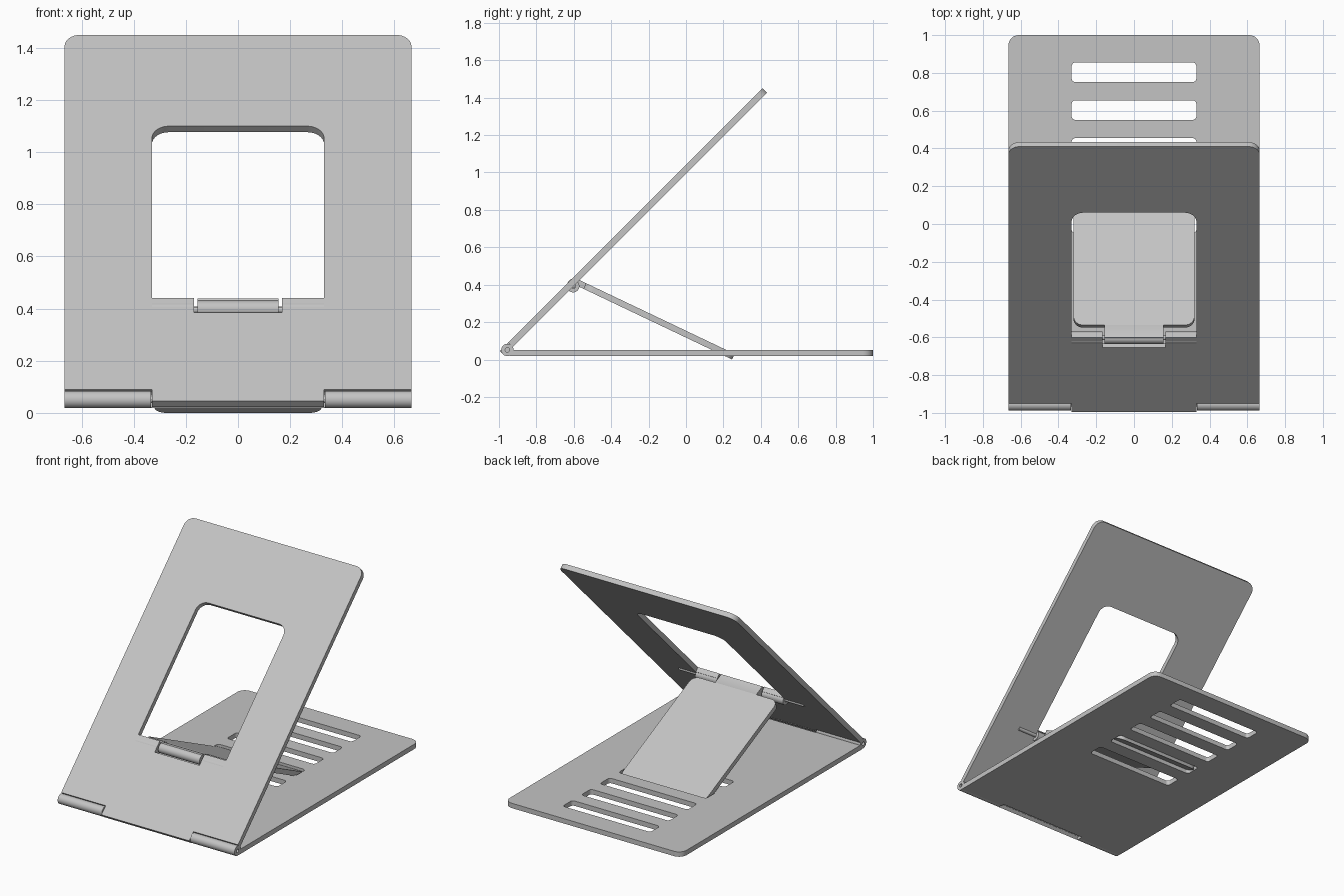
import bpy
import bmesh
import math
from mathutils import Matrix, Vector

old = bpy.data.objects.get("Cube")
if old:
    bpy.data.objects.remove(old, do_unlink=True)

THICK = 0.033
HALF = 0.665      # half width of the big plates
INNER = 0.33      # half width of window, slots and hinge break
KNUCKLE = 0.033
PIN = 0.012

grey = bpy.data.materials.new("light_grey")
grey.use_nodes = True
grey.diffuse_color = (0.55, 0.55, 0.55, 1)
grey.node_tree.nodes["Principled BSDF"].inputs["Base Color"].default_value = grey.diffuse_color


def finish(name, mesh):
    obj = bpy.data.objects.new(name, mesh)
    bpy.context.collection.objects.link(obj)
    mesh.materials.clear()
    mesh.materials.append(grey)
    bpy.ops.object.select_all(action='DESELECT')
    obj.select_set(True)
    bpy.context.view_layer.objects.active = obj
    bpy.ops.object.shade_smooth_by_angle(angle=math.radians(30))
    return obj


def rounded(corners, steps=8):
    """Outline from (x, y, radius) corners, each right angle turned into an arc."""
    out = []
    for i, (x, y, r) in enumerate(corners):
        p = Vector((x, y))
        if r == 0:
            out.append(p)
            continue
        a = (Vector(corners[i - 1][:2]) - p).normalized() * r
        b = (Vector(corners[(i + 1) % len(corners)][:2]) - p).normalized() * r
        for k in range(steps + 1):
            t = k / steps * math.pi / 2
            out.append(p + a * (1 - math.sin(t)) + b * (1 - math.cos(t)))
    return out


def mirrored(right):
    """Full outline from the corners of its +x half, listed from low to high."""
    return rounded(right + [(-x, y, r) for x, y, r in reversed(right)])


def plate(name, outlines, origin, tilt):
    """Flat plate with holes; its upper face lies on the tilted plane at origin."""
    curve = bpy.data.curves.new(name, 'CURVE')
    curve.dimensions = '2D'
    curve.fill_mode = 'BOTH'
    curve.extrude = THICK / 2
    for pts in outlines:
        spline = curve.splines.new('POLY')
        spline.points.add(len(pts) - 1)
        for q, p in zip(spline.points, pts):
            q.co = (p.x, p.y, 0, 1)
        spline.use_cyclic_u = True
    temp = bpy.data.objects.new(name + "_outline", curve)
    bpy.context.collection.objects.link(temp)
    graph = bpy.context.evaluated_depsgraph_get()
    mesh = bpy.data.meshes.new_from_object(temp.evaluated_get(graph))
    bpy.data.objects.remove(temp, do_unlink=True)
    mesh.transform(Matrix.Translation(origin) @ Matrix.Rotation(tilt, 4, 'X')
                   @ Matrix.Translation((0, 0, -THICK / 2)))
    bm = bmesh.new()
    bm.from_mesh(mesh)
    bmesh.ops.remove_doubles(bm, verts=bm.verts, dist=0.0001)
    bmesh.ops.recalc_face_normals(bm, faces=bm.faces)
    bm.to_mesh(mesh)
    bm.free()
    return finish(name, mesh)


def tube(name, x0, x1, y, z, outer, inner=0, sides=32):
    """Hinge tube or solid pin along x."""
    bm = bmesh.new()
    rings = []
    for x, r in ((x0, outer), (x1, outer), (x1, inner), (x0, inner)):
        if r:
            rings.append([bm.verts.new((x, y + r * math.cos(2 * math.pi * k / sides),
                                        z + r * math.sin(2 * math.pi * k / sides)))
                          for k in range(sides)])
    pairs = [(i, (i + 1) % 4) for i in range(4)] if inner else [(0, 1)]
    for a, b in pairs:
        for k in range(sides):
            n = (k + 1) % sides
            bm.faces.new((rings[a][k], rings[a][n], rings[b][n], rings[b][k]))
    if not inner:
        for ring in rings:
            bm.faces.new(ring)
    bmesh.ops.recalc_face_normals(bm, faces=bm.faces)
    mesh = bpy.data.meshes.new(name)
    bm.to_mesh(mesh)
    bm.free()
    return finish(name, mesh)


# Base plate with a front hinge break and five rest slots
base = [mirrored([(INNER, -0.92, 0), (INNER, -0.942, 0), (HALF, -0.942, 0), (HALF, 1, 0.055)])]
for i in range(5):
    mid = 0.2 * i + 0.003
    base.append(mirrored([(INNER, mid - 0.052, 0.02), (INNER, mid + 0.052, 0.02)]))
plate("base_plate", base, (0, 0, 0.051), 0)

# Tilted panel: tongue at the foot, window with a notch for the leg hinge
panel = [
    mirrored([(INNER, 0, 0), (INNER, 0.064, 0), (HALF, 0.064, 0), (HALF, 1.987, 0.06)]),
    mirrored([(0.168, 0.481, 0), (0.168, 0.559, 0), (INNER, 0.559, 0), (INNER, 1.492, 0.065)]),
]
plate("tilted_panel", panel, (0, -0.995, 0.045), math.radians(45))

# Support leg with a narrow tab running into its hinge
leg = [mirrored([(0.155, -0.035, 0), (0.155, 0.037, 0), (0.32, 0.037, 0.05), (0.32, 0.917, 0.045)])]
plate("support_leg", leg, (0, -0.568, 0.424), -math.atan2(0.394, 0.828))

# Hinge knuckles and pins
for side, s in (("left", 1), ("right", -1)):
    tube(side + "_base_knuckle", s * (INNER + 0.003), s * HALF, -0.955, 0.051, KNUCKLE, PIN)
    tube(side + "_panel_knuckle", s * 0.168, s * INNER, -0.603, 0.392, KNUCKLE, PIN)
tube("leg_knuckle", -0.155, 0.155, -0.603, 0.398, KNUCKLE, PIN)
tube("base_pin", -0.5, 0.5, -0.955, 0.051, PIN)
tube("leg_pin", -0.47, 0.47, -0.603, 0.395, PIN)
